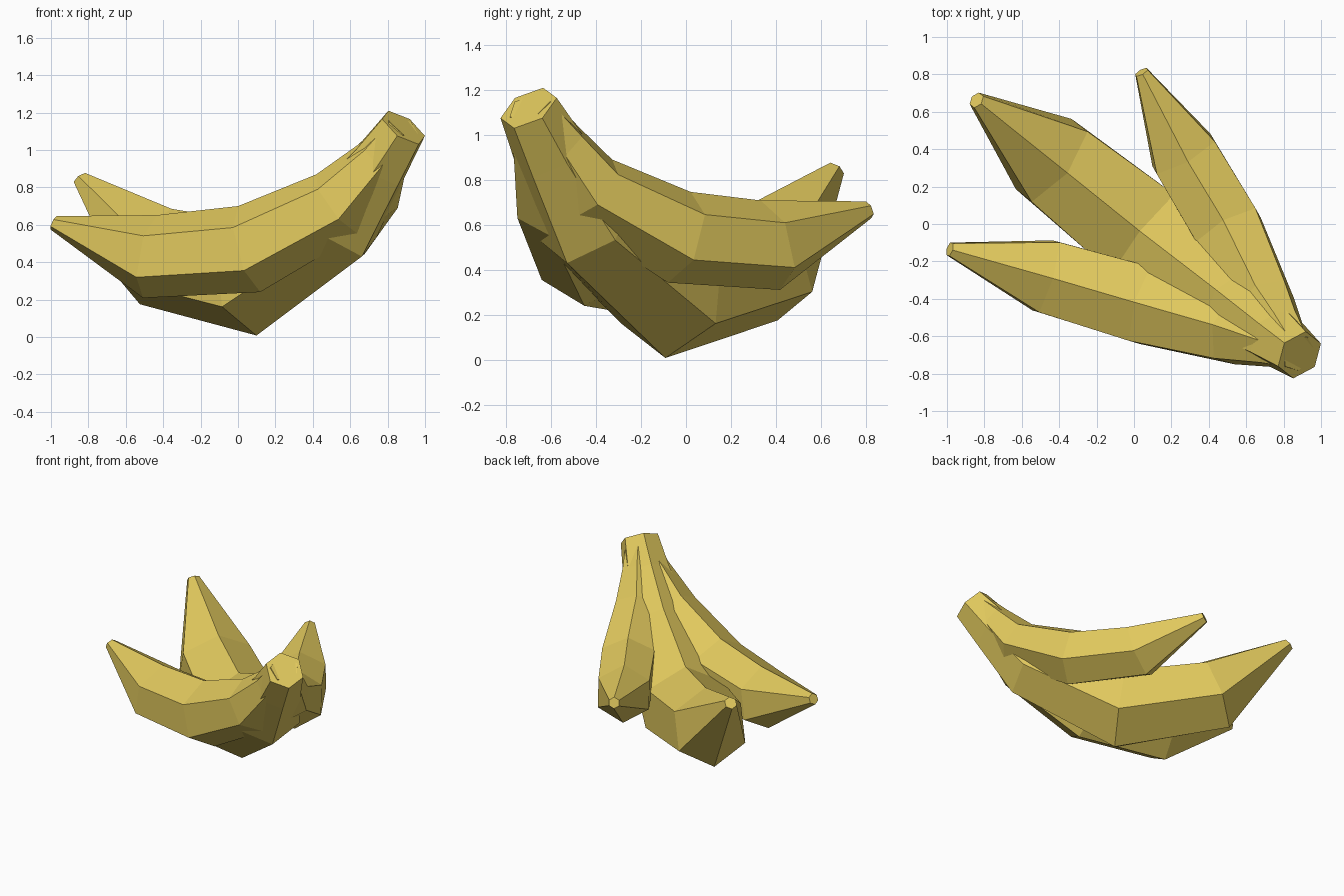
import bpy, bmesh
from math import sin, cos, radians, pi
from mathutils import Vector

if "Cube" in bpy.data.objects:
    bpy.data.objects.remove(bpy.data.objects["Cube"])

peel = bpy.data.materials.new("yellow_peel")
peel.diffuse_color = (0.75, 0.58, 0.11, 1)
peel.use_nodes = True
peel.node_tree.nodes["Principled BSDF"].inputs["Base Color"].default_value = peel.diffuse_color


def banana(name, heading, rings):
    """Loft hexagons; each ring is (x, y, z, radius, lean towards the stem in degrees)."""
    along = Vector((heading[0], heading[1], 0)).normalized()
    side = along.cross(Vector((0, 0, 1)))
    bm = bmesh.new()
    loops = []
    for x, y, z, r, lean in rings:
        a = radians(lean)
        up = along * sin(a) + Vector((0, 0, cos(a)))
        loops.append([bm.verts.new(Vector((x, y, z)) + r * (up * cos(i * pi / 3) + side * sin(i * pi / 3)))
                      for i in range(6)])
    for p, q in zip(loops, loops[1:]):
        for i in range(6):
            j = (i + 1) % 6
            bm.faces.new((p[i], p[j], q[j], q[i]))
    # flat caps at tip and stem
    bm.faces.new(loops[0][::-1])
    bm.faces.new(loops[-1])
    bmesh.ops.recalc_face_normals(bm, faces=bm.faces[:])
    mesh = bpy.data.meshes.new(name)
    bm.to_mesh(mesh)
    bm.free()
    mesh.materials.append(peel)
    bpy.context.collection.objects.link(bpy.data.objects.new(name, mesh))


# Each banana runs from tip to the shared stem
banana("front_banana", (0.96, -0.28), [
    (-0.985, -0.135, 0.61, 0.04, 25),
    (-0.47, -0.28, 0.43, 0.225, 10),
    (0.06, -0.435, 0.47, 0.238, -15),
    (0.53, -0.57, 0.71, 0.197, -36),
    (0.75, -0.645, 0.95, 0.13, -45),
    (0.87, -0.69, 1.115, 0.10, -49)])

banana("middle_banana", (0.78, -0.62), [
    (-0.842, 0.662, 0.845, 0.045, 45),
    (-0.44, 0.34, 0.43, 0.277, 23),
    (0.065, -0.065, 0.315, 0.31, -8),
    (0.55, -0.44, 0.635, 0.25, -35),
    (0.76, -0.605, 0.93, 0.17, -45),
    (0.885, -0.70, 1.12, 0.137, -49)])

banana("back_banana", (0.49, -0.87), [
    (0.04, 0.812, 0.667, 0.04, 20),
    (0.265, 0.375, 0.51, 0.205, 14),
    (0.505, -0.03, 0.545, 0.21, -16),
    (0.70, -0.42, 0.757, 0.17, -38),
    (0.79, -0.55, 0.95, 0.12, -45),
    (0.87, -0.68, 1.115, 0.10, -49)])
